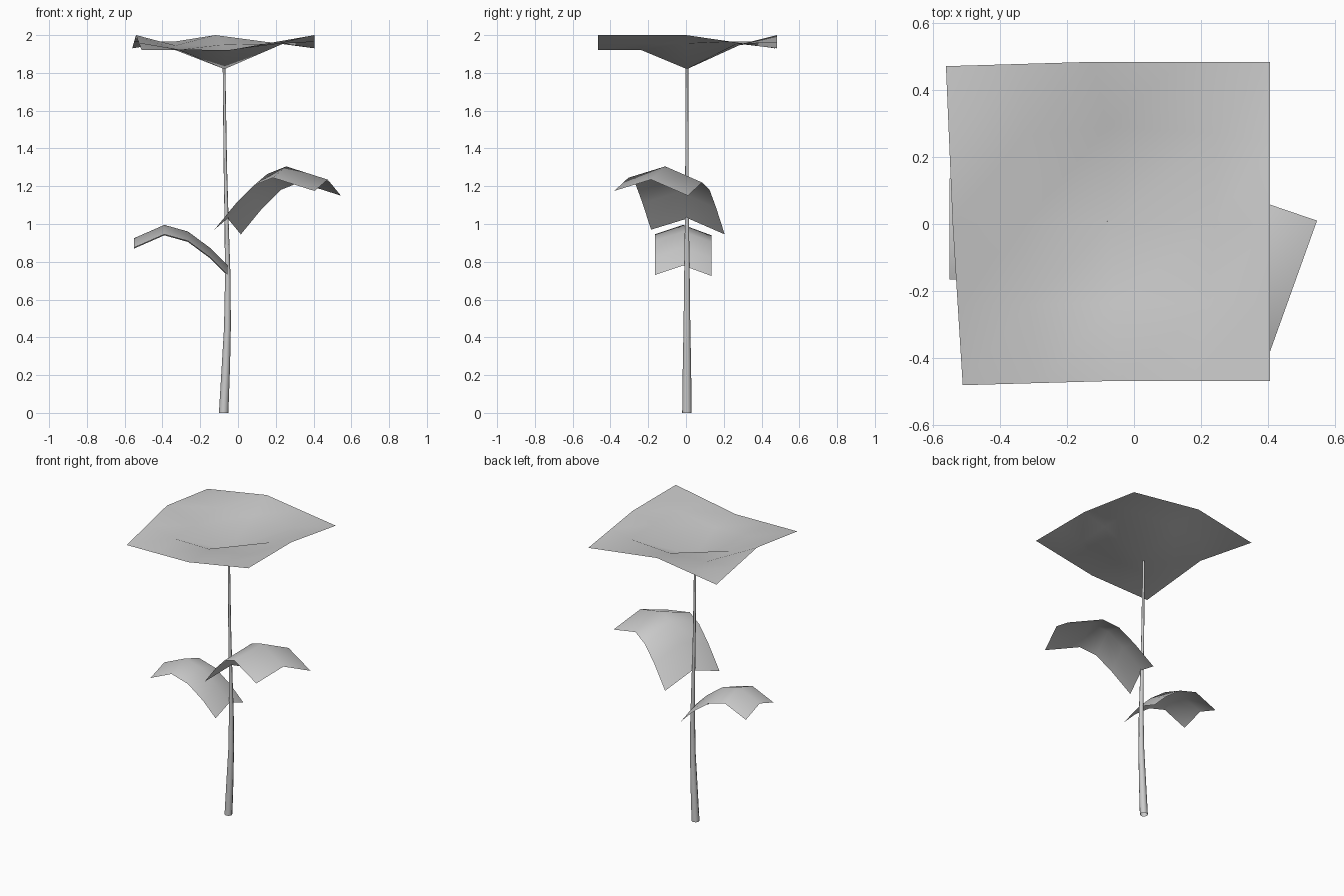
import bpy
import math
from mathutils import Vector

cube = bpy.data.objects.get("Cube")
if cube:
    bpy.data.objects.remove(cube, do_unlink=True)

grey = bpy.data.materials.new("plain grey")
grey.use_nodes = True
grey.diffuse_color = (0.6, 0.6, 0.6, 1)
grey.node_tree.nodes["Principled BSDF"].inputs["Base Color"].default_value = (0.6, 0.6, 0.6, 1)


def sheet(name, rows, closed=False):
    """Skin a list of equally long point rows with quads."""
    n = len(rows[0])
    verts = [p for row in rows for p in row]
    faces = []
    for r in range(len(rows) - 1):
        for c in range(n if closed else n - 1):
            a, b = r * n + c, r * n + (c + 1) % n
            faces.append((a, b, b + n, a + n))
    mesh = bpy.data.meshes.new(name)
    mesh.from_pydata(verts, [], faces)
    mesh.materials.append(grey)
    for poly in mesh.polygons:
        poly.use_smooth = True
    obj = bpy.data.objects.new(name, mesh)
    bpy.context.collection.objects.link(obj)
    return obj


def leaf(name, rib, half_width, drops):
    """Folded leaf: a raised rib with an edge hanging on either side."""
    side = Vector(half_width)
    rows = []
    for point in rib:
        mid = Vector(point)
        rows.append([mid + side - Vector((0, 0, drops[0])), mid,
                     mid - side - Vector((0, 0, drops[1]))])
    return sheet(name, rows)


# Stem: tapering, gently bent tube (x, z, radius)
SIDES = 8
stem_path = [(-0.076, 0, 0.025), (-0.064, 0.25, 0.022), (-0.056, 0.45, 0.018),
             (-0.054, 0.7, 0.015), (-0.06, 1.0, 0.011), (-0.067, 1.3, 0.009),
             (-0.074, 1.83, 0.007)]
rings = []
for x, z, r in stem_path:
    angles = [math.tau * i / SIDES for i in range(SIDES)]
    rings.append([(x + r * math.cos(a), 0.005 + r * math.sin(a), z) for a in angles])
sheet("stem", rings, closed=True)

# Leaves
leaf("lower_leaf",
     [(-0.055, -0.015, 0.78), (-0.15, -0.015, 0.875), (-0.265, -0.015, 0.96),
      (-0.39, -0.015, 0.995), (-0.55, -0.015, 0.925)],
     (0, -0.15, 0), (0.05, 0.055))
leaf("upper_leaf",
     [(-0.055, 0.01, 1.03), (0.06, -0.035, 1.17), (0.155, -0.07, 1.265),
      (0.255, -0.11, 1.305), (0.475, -0.185, 1.235)],
     (-0.07, -0.195, 0), (0.06, 0.085))

# Flower head: square rim with a dipped middle, rows run front to back
corner = {"fl": (-0.51, -0.48, 1.92), "fm": (-0.05, -0.467, 1.92), "fr": (0.405, -0.467, 2.0),
          "ml": (-0.54, 0, 2.0), "mr": (0.405, 0, 2.0),
          "bl": (-0.56, 0.47, 1.93), "bm": (-0.12, 0.483, 2.0), "br": (0.405, 0.483, 1.93)}


def between(a, b):
    return (Vector(corner[a]) + Vector(corner[b])) / 2


flower = [
    [corner["fl"], between("fl", "fm"), corner["fm"], between("fm", "fr"), corner["fr"]],
    [between("fl", "ml"), (-0.32, -0.24, 1.925), (-0.06, -0.235, 1.92),
     (0.22, -0.24, 1.955), between("fr", "mr")],
    [corner["ml"], (-0.33, 0, 1.92), (-0.072, 0.005, 1.82), (0.24, 0, 1.955), corner["mr"]],
    [between("ml", "bl"), (-0.33, 0.26, 1.945), (-0.08, 0.29, 1.95),
     (0.24, 0.27, 1.955), between("mr", "br")],
    [corner["bl"], between("bl", "bm"), corner["bm"], between("bm", "br"), corner["br"]],
]
sheet("flower_head", flower)
